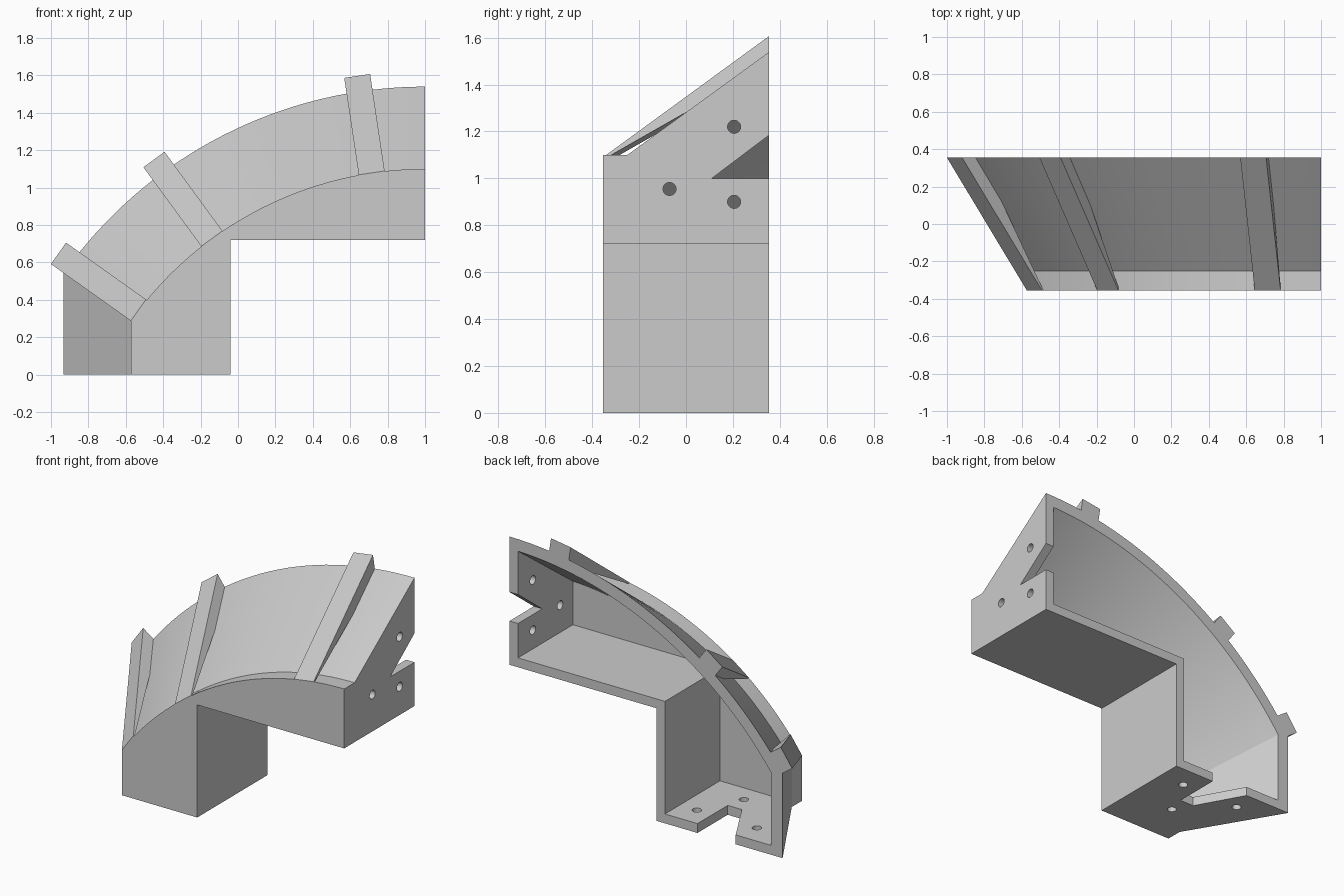
import bpy, bmesh
from math import sin, cos, asin, radians, pi
from mathutils import Vector

cube = bpy.data.objects.get("Cube")
if cube:
    bpy.data.objects.remove(cube, do_unlink=True)

# Main dimensions
ARC_X, ARC_Z = 1.0, -0.83             # centre of the roof arc
R_FRONT, R_BACK, R_RIB = 1.93, 2.37, 2.454
FRONT, LEDGE, BACK = -0.355, -0.25, 0.355
SLOPE = (R_BACK - R_FRONT) / (BACK - LEDGE)
SWEEP = radians(54.6)                 # arc angle from the crown to the leg
WALL, ROOF = 0.06, 0.077
SEGMENTS = 32

grey = bpy.data.materials.new("light_grey")
grey.use_nodes = True
colour = (0.6, 0.6, 0.6, 1)
grey.diffuse_color = colour
grey.node_tree.nodes["Principled BSDF"].inputs["Base Color"].default_value = colour


def loft(name, rings):
    """Solid through rings that all have the same number of points."""
    bm = bmesh.new()
    rows = [[bm.verts.new(p) for p in ring] for ring in rings]
    n = len(rows[0])
    for a, b in zip(rows, rows[1:]):
        for i in range(n):
            j = (i + 1) % n
            bm.faces.new((a[i], a[j], b[j], b[i]))
    bm.faces.new(rows[0])
    bm.faces.new(rows[-1])
    bmesh.ops.recalc_face_normals(bm, faces=bm.faces)
    mesh = bpy.data.meshes.new(name)
    bm.to_mesh(mesh)
    bm.free()
    mesh.materials.append(grey)
    obj = bpy.data.objects.new(name, mesh)
    bpy.context.collection.objects.link(obj)
    return obj


def outline(y, r, inset=0.0, end=SWEEP):
    """Bent beam outline at depth y: stepped underside, arc on top."""
    pts = [(-0.04 - inset, inset), (-0.04 - inset, 0.72 + inset), (1 - inset, 0.72 + inset)]
    start = asin(inset / r)
    for i in range(SEGMENTS + 1):
        a = start + (end - start) * i / SEGMENTS
        pts.append((ARC_X - r * sin(a), ARC_Z + r * cos(a)))
    pts.append((pts[-1][0], inset))
    return [(x, y, z) for x, z in pts]


def cut(target, cutter):
    mod = target.modifiers.new("cut", "BOOLEAN")
    mod.operation, mod.solver, mod.object = "DIFFERENCE", "EXACT", cutter
    bpy.context.view_layer.objects.active = target
    bpy.ops.object.modifier_apply(modifier=mod.name)
    bpy.data.objects.remove(cutter, do_unlink=True)


def circle(u, v, r=0.028, n=20):
    return [(u + r * cos(2 * pi * i / n), v + r * sin(2 * pi * i / n)) for i in range(n)]


def end_cutter(points):
    return loft("end_cutter", [[(x, y, z) for y, z in points] for x in (0.9, 1.1)])


def foot_cutter(points):
    return loft("foot_cutter", [[(x, y, z) for x, y in points] for z in (-0.1, 0.1)])


# Bent shell with a narrow front ledge and a sloping roof
shell = loft("curved_shell", [outline(FRONT, R_FRONT), outline(LEDGE, R_FRONT),
                              outline(BACK, R_BACK)])

# Hollow, open at the back
cavity = []
for y in (-0.2, BACK + 0.05):
    r = R_FRONT + (y - LEDGE) * SLOPE - ROOF
    cavity.append(outline(y, r, WALL, radians(53.85)))
cut(shell, loft("cavity_cutter", cavity))

# Notches and bolt holes in the end wall and the foot plate
cut(shell, end_cutter([(0.11, 1.0), (0.4, 1.0), (0.4, 1.219)]))
cut(shell, foot_cutter([(-0.33, 0.05), (-0.33, 0.4), (-0.625, 0.4), (-0.43, 0.05)]))
for y, z in ((0.205, 0.9), (-0.07, 0.955), (0.205, 1.22)):
    cut(shell, end_cutter(circle(y, z)))
for x, y in ((-0.22, 0.205), (-0.36, -0.07), (-0.645, 0.205)):
    cut(shell, foot_cutter(circle(x, y)))

bpy.ops.object.select_all(action="DESELECT")
shell.select_set(True)
bpy.context.view_layer.objects.active = shell
bpy.ops.object.shade_smooth_by_angle(angle=radians(25))


# Raised ribs running up the roof
def rib(name, degrees, low, high):
    a = radians(degrees)
    out = Vector((-sin(a), 0, cos(a)))
    side = Vector((cos(a), 0, sin(a)))
    centre = Vector((ARC_X, 0, ARC_Z))
    section = [(FRONT, R_FRONT), (BACK, R_RIB), (BACK, R_BACK - 0.04), (FRONT, R_FRONT - 0.01)]
    loft(name, [[centre + out * r + side * s + Vector((0, y, 0)) for y, r in section]
                for s in (low, high)])


rib("lower_rib", 54.6, 0, 0.14)
rib("middle_rib", 36.2, -0.07, 0.07)
rib("upper_rib", 8.5, -0.07, 0.07)
